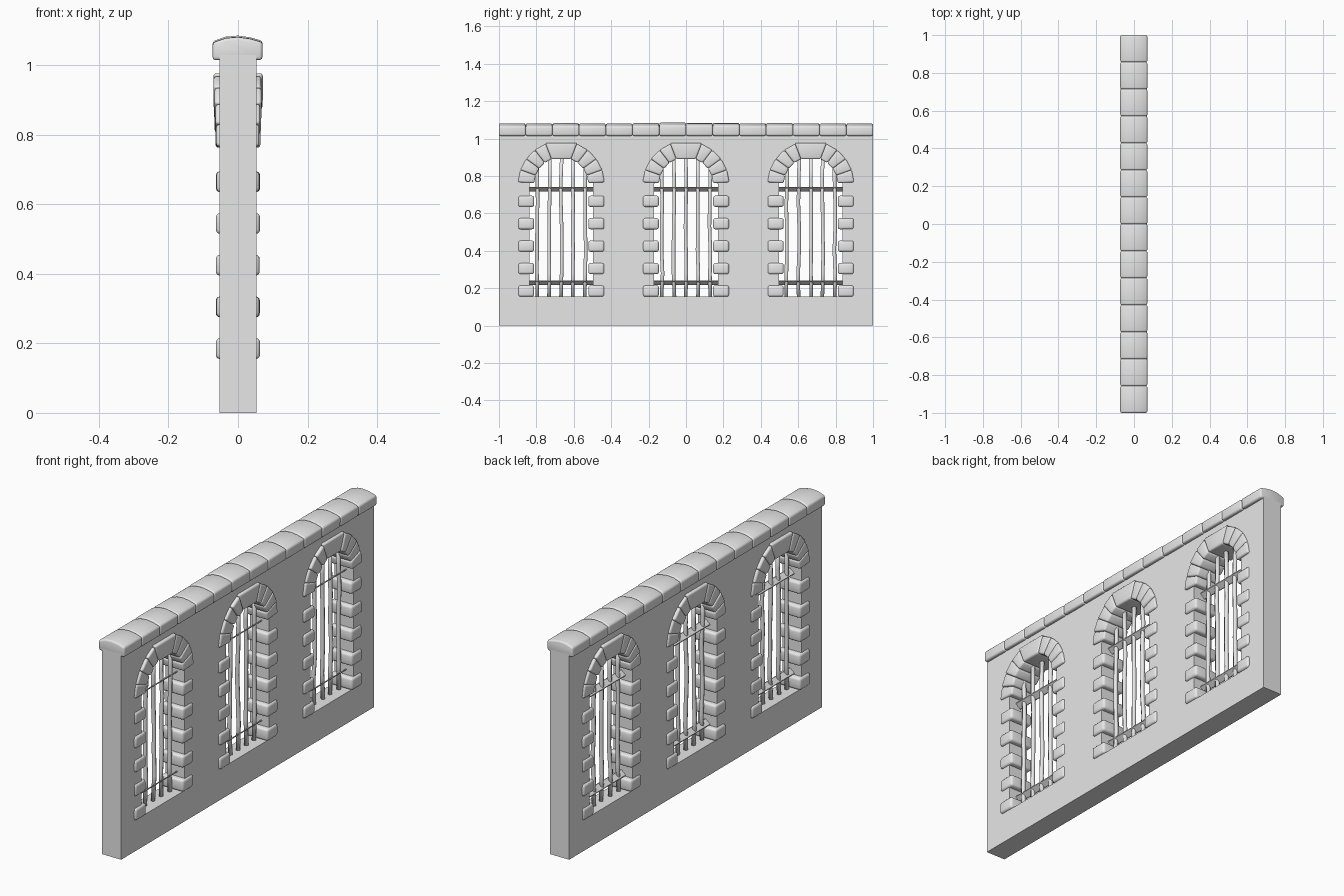
import bpy, bmesh, math, random
from mathutils import Vector

random.seed(4)
if "Cube" in bpy.data.objects:
    bpy.data.objects.remove(bpy.data.objects["Cube"])

stone = bpy.data.materials.new("pale_grey_stone")
stone.use_nodes = True
GREY = (0.8, 0.8, 0.8, 1)
stone.diffuse_color = GREY
stone.node_tree.nodes["Principled BSDF"].inputs["Base Color"].default_value = GREY

WINDOWS = {"right": -0.667, "middle": 0.0, "left": 0.667}
HALF_OPENING, SILL, SPRING = 0.17, 0.155, 0.755
WALL_HALF = 0.053


def add_object(name, bm, smooth):
    bmesh.ops.recalc_face_normals(bm, faces=bm.faces)
    for f in bm.faces:
        f.smooth = smooth
    mesh = bpy.data.meshes.new(name)
    bm.to_mesh(mesh)
    bm.free()
    mesh.materials.append(stone)
    obj = bpy.data.objects.new(name, mesh)
    bpy.context.collection.objects.link(obj)
    return obj


def prism(bm, outline, vec):
    """Close the outline into a solid, extruded along vec."""
    face = bm.faces.new([bm.verts.new(p) for p in outline])
    out = bmesh.ops.extrude_face_region(bm, geom=[face])["geom"]
    new = [g for g in out if isinstance(g, bmesh.types.BMVert)]
    bmesh.ops.translate(bm, verts=new, vec=vec)


def merge(bm, part):
    """Copy one bevelled stone into a group of stones."""
    mesh = bpy.data.meshes.new("temp")
    part.to_mesh(mesh)
    part.free()
    bm.from_mesh(mesh)
    bpy.data.meshes.remove(mesh)


def rounded_stone(bm, outline_yz, half_depth, bevel=0.012):
    part = bmesh.new()
    back, front = (half_depth + random.uniform(-0.002, 0.002) for _ in range(2))
    prism(part, [(-back, y, z) for y, z in outline_yz], (back + front, 0, 0))
    bmesh.ops.recalc_face_normals(part, faces=part.faces)
    bmesh.ops.bevel(part, geom=part.edges[:], offset=bevel, segments=3,
                    profile=0.5, affect='EDGES', clamp_overlap=True)
    merge(bm, part)


# Wall: a filled outline with three arched holes, extruded in depth
curve = bpy.data.curves.new("wall_outline", 'CURVE')
curve.dimensions = '2D'
curve.fill_mode = 'BOTH'
curve.extrude = WALL_HALF


def add_loop(points):
    s = curve.splines.new('POLY')
    s.points.add(len(points) - 1)
    for p, (y, z) in zip(s.points, points):
        p.co = (y, z, 0, 1)
    s.use_cyclic_u = True


add_loop([(-1, 0), (1, 0), (1, 1.03), (-1, 1.03)])
for cy in WINDOWS.values():
    arch = [(cy + HALF_OPENING * math.cos(math.pi * i / 16),
             SPRING + HALF_OPENING * math.sin(math.pi * i / 16)) for i in range(17)]
    add_loop([(cy - HALF_OPENING, SILL), (cy + HALF_OPENING, SILL)] + arch)
outline = bpy.data.objects.new("wall_outline", curve)
bpy.context.collection.objects.link(outline)
bpy.context.view_layer.update()
filled = bpy.data.meshes.new_from_object(
    outline.evaluated_get(bpy.context.evaluated_depsgraph_get()))
bm = bmesh.new()
bm.from_mesh(filled)
bpy.data.objects.remove(outline)
bpy.data.meshes.remove(filled)
for v in bm.verts:
    v.co = Vector((v.co.z, v.co.x, v.co.y))
bmesh.ops.remove_doubles(bm, verts=bm.verts, dist=0.0001)
add_object("wall", bm, False)

# Coping: a row of rounded cap stones with a slightly crowned top
CAPS = 14
bm = bmesh.new()
for i in range(CAPS):
    part = bmesh.new()
    y = -1 + 2 * i / CAPS
    t = random.uniform(-0.004, 0.002)
    profile = [(-0.073, 1.015), (0.07, 1.015), (0.071, 1.069 + t), (0.035, 1.079 + t),
               (0.0, 1.084 + t), (-0.035, 1.081 + t), (-0.073, 1.068 + t)]
    prism(part, [(x, y, z) for x, z in profile], (0, 2 / CAPS, 0))
    bmesh.ops.recalc_face_normals(part, faces=part.faces)
    sharp = [e for e in part.edges if e.calc_face_angle() > 0.6]
    bmesh.ops.bevel(part, geom=sharp, offset=0.009, segments=3,
                    profile=0.5, affect='EDGES', clamp_overlap=True)
    merge(bm, part)
add_object("coping_stones", bm, True)

INNER, OUTER = 0.145, 0.232
# Joint angles round the arch: four stones, a wide keystone, four stones
half = [3 + 16.5 * i for i in range(5)]
joints = half + [180 - a for a in reversed(half)]


def polar(cy, r, deg):
    a = math.radians(deg)
    return cy + r * math.cos(a), SPRING + r * math.sin(a)


for side, cy in WINDOWS.items():
    # Arch stones
    bm = bmesh.new()
    for a, b in zip(joints, joints[1:]):
        key = b - a > 20
        out_r = 0.238 if key else OUTER
        ring = [polar(cy, INNER, a), polar(cy, out_r, a),
                polar(cy, out_r, b), polar(cy, INNER, b)]
        rise = math.sin(math.radians((a + b) / 2))
        rounded_stone(bm, ring, 0.061 + 0.009 * rise, 0.009)
    add_object(side + "_window_arch", bm, True)

    # Jamb stones up both sides
    bm = bmesh.new()
    for s in (-1, 1):
        for i in range(5):
            z = 0.185 + 0.12 * i
            a, b = cy + s * INNER, cy + s * 0.23
            rounded_stone(bm, [(a, z - 0.03), (b, z - 0.03), (b, z + 0.03), (a, z + 0.03)], 0.062)
    add_object(side + "_window_jambs", bm, True)

    # Upright bars, slightly uneven like forged iron
    bm = bmesh.new()
    for i in range(-2, 3):
        bar = bmesh.new()
        rings = []
        for k in range(7):
            z = SILL + k * 0.125
            ox, oy = random.uniform(-0.003, 0.003), random.uniform(-0.003, 0.003)
            rings.append([bar.verts.new((ox + 0.011 * math.cos(j * math.pi / 3),
                                         cy + 0.064 * i + oy + 0.011 * math.sin(j * math.pi / 3), z))
                          for j in range(6)])
        for lo, hi in zip(rings, rings[1:]):
            for j in range(6):
                n = (j + 1) % 6
                bar.faces.new([lo[j], lo[n], hi[n], hi[j]])
        bar.faces.new(rings[0])
        bar.faces.new(rings[-1])
        merge(bm, bar)
    add_object(side + "_window_upright_bars", bm, True)

    # Two flat, tilted cross bars
    bm = bmesh.new()
    for z in (0.23, 0.73):
        strip = [(-0.014, z - 0.012), (-0.010, z - 0.012), (0.014, z + 0.008),
                 (0.014, z + 0.012), (0.010, z + 0.012), (-0.014, z - 0.008)]
        prism(bm, [(x, cy - HALF_OPENING, h) for x, h in strip], (0, 2 * HALF_OPENING, 0))
    add_object(side + "_window_cross_bars", bm, False)
